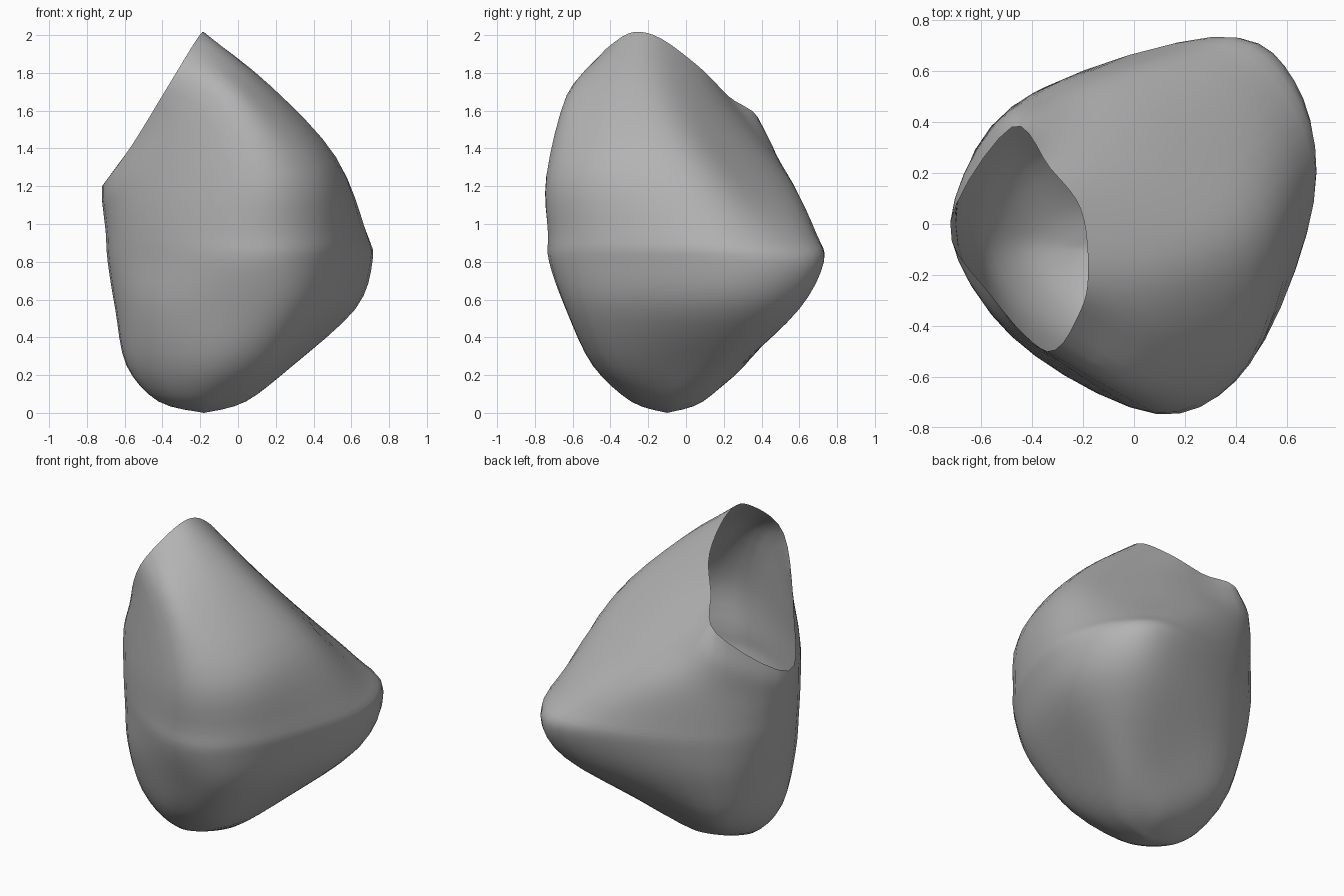
import bpy
import bmesh
from mathutils import Vector

# Remove the default cube only
default_cube = bpy.data.objects.get("Cube")
if default_cube:
    bpy.data.objects.remove(default_cube, do_unlink=True)

AROUND_STEPS = 5
UPWARD_STEPS = 4


def level_ring(height, outline):
    """Horizontal section, given in hundredths of a unit."""
    return [Vector((x, y, height)) / 100 for x, y in outline]


def sloped_ring(points):
    """Section whose height varies, given in hundredths of a unit."""
    return [Vector(point) / 100 for point in points]


def spline(before, start, end, after, t):
    """Smooth curve that passes through its control points."""
    tangent_start = (end - before) / 2
    tangent_end = (after - start) / 2
    square, cube = t * t, t * t * t
    return (start * (2 * cube - 3 * square + 1)
            + tangent_start * (cube - 2 * square + t)
            + end * (3 * square - 2 * cube)
            + tangent_end * (cube - square))


def refine_closed(ring):
    """Add smooth points between the control points of a closed ring."""
    count = len(ring)
    result = []
    for i in range(count):
        neighbours = [ring[(i + k) % count] for k in (-1, 0, 1, 2)]
        result += [spline(*neighbours, s / AROUND_STEPS)
                   for s in range(AROUND_STEPS)]
    return result


def refine_open(column):
    """Add smooth points along a column from the base to the rim."""
    last = len(column) - 1
    result = []
    for i in range(last):
        neighbours = [column[min(max(i + k, 0), last)] for k in (-1, 0, 1, 2)]
        result += [spline(*neighbours, s / UPWARD_STEPS)
                   for s in range(UPWARD_STEPS)]
    return result + [column[last]]


# Control rings, each running W, SW, S, SE, E, NE, N, NW
base_tip = level_ring(0, [(-18, -10)] * 8)
base = level_ring(6, [(-42, -8), (-34, -22), (-18, -29), (-4, -22),
                      (4, -8), (0, 3), (-14, 9), (-32, 4)])
lower_wall = level_ring(25, [(-59, -5), (-45, -32), (-12, -49), (17, -40),
                             (28, 0), (25, 22), (-2, 29), (-43, 28)])
under_bulge = level_ring(55, [(-65, -2), (-47, -42), (0, -63), (36, -52),
                              (61, 10), (55, 48), (25, 60), (-46, 41)])
bulge = level_ring(80, [(-69, 0), (-48, -43), (4, -72), (43, -56),
                        (70, 10), (63, 56), (32, 73), (-47, 46)])
above_bulge = level_ring(95, [(-70, 0), (-48, -44), (6, -73), (45, -55),
                              (68, 6), (56, 48), (20, 69), (-48, 46)])
shoulder = sloped_ring([(-71, 1, 104), (-49, -43, 114), (8, -74, 125),
                        (42, -54, 130), (52, -5, 135), (36, 33, 122),
                        (-6, 56, 122), (-49, 45, 118)])
neck = sloped_ring([(-72, 1, 113), (-54, -36, 130), (-12, -63, 165),
                    (10, -50, 170), (17, -18, 173), (10, 12, 158),
                    (-18, 38, 146), (-50, 43, 138)])
rim = sloped_ring([(-72, 0, 120), (-56, -28, 142), (-34, -50, 178),
                   (-21, -34, 199), (-18, -17, 200), (-21, 6, 184),
                   (-33, 22, 168), (-48, 38, 152)])

# Open shell lofted from the base tip to the rim
rings = [refine_closed(ring) for ring in (
    base_tip, base, lower_wall, under_bulge, bulge,
    above_bulge, shoulder, neck, rim)]
columns = [refine_open(list(column)) for column in zip(*rings)]

bm = bmesh.new()
grid = [[bm.verts.new(point) for point in column] for column in columns]
for i, column in enumerate(grid):
    following = grid[(i + 1) % len(grid)]
    for j in range(len(column) - 1):
        bm.faces.new((column[j], following[j],
                      following[j + 1], column[j + 1]))
bmesh.ops.remove_doubles(bm, verts=bm.verts, dist=0.0005)
for face in bm.faces:
    face.smooth = True

mesh = bpy.data.meshes.new("open_shell")
bm.to_mesh(mesh)
bm.free()
shell = bpy.data.objects.new("open_shell", mesh)
bpy.context.collection.objects.link(shell)

# Plain grey surface
grey = bpy.data.materials.new("plain_grey")
grey.use_nodes = True
colour = (0.45, 0.45, 0.45, 1)
grey.diffuse_color = colour
grey.node_tree.nodes["Principled BSDF"].inputs["Base Color"].default_value = colour
mesh.materials.append(grey)
